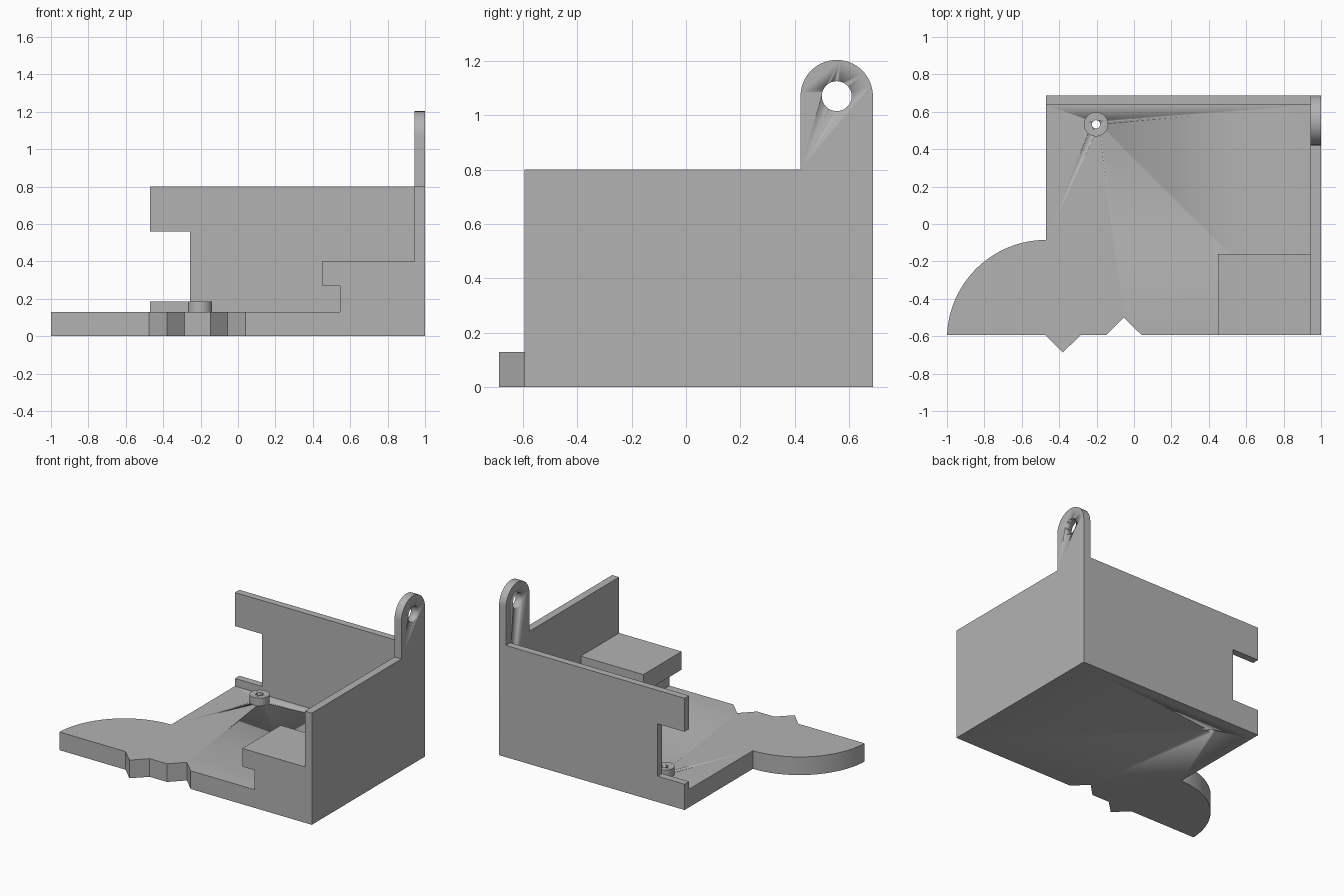
import bpy, bmesh, math
from mathutils import Vector

if "Cube" in bpy.data.objects:
    bpy.data.objects.remove(bpy.data.objects["Cube"], do_unlink=True)

grey = bpy.data.materials.new("plain grey")
grey.use_nodes = True
COLOUR = (0.45, 0.45, 0.45, 1)
grey.diffuse_color = COLOUR
grey.node_tree.nodes["Principled BSDF"].inputs["Base Color"].default_value = COLOUR

# Shared dimensions
LEFT, INNER = 1.0, 0.945
RIGHT = -0.47
FRONT, BACK, BACK_IN = -0.593, 0.687, 0.637
FLOOR, WALL = 0.13, 0.80


def arc(cx, cy, r, start, end, n):
    """Points along a circular arc, angles in degrees."""
    angles = [math.radians(start + (end - start) * i / n) for i in range(n + 1)]
    return [(cx + r * math.cos(a), cy + r * math.sin(a)) for a in angles]


def prism(name, outline, axis, lo, hi):
    """Extrude a 2D outline along the named axis from lo to hi."""
    place = {"x": lambda a, b, d: (d, a, b),
             "y": lambda a, b, d: (a, d, b),
             "z": lambda a, b, d: (a, b, d)}[axis]
    bm = bmesh.new()
    face = bm.faces.new([bm.verts.new(place(a, b, lo)) for a, b in outline])
    moved = bmesh.ops.extrude_face_region(bm, geom=[face])["geom"]
    bmesh.ops.translate(bm, vec=Vector(place(0, 0, hi - lo)),
                        verts=[g for g in moved if isinstance(g, bmesh.types.BMVert)])
    bmesh.ops.recalc_face_normals(bm, faces=bm.faces)
    mesh = bpy.data.meshes.new(name)
    bm.to_mesh(mesh)
    bm.free()
    mesh.materials.append(grey)
    obj = bpy.data.objects.new(name, mesh)
    bpy.context.collection.objects.link(obj)
    bpy.ops.object.select_all(action="DESELECT")
    obj.select_set(True)
    bpy.context.view_layer.objects.active = obj
    bpy.ops.object.shade_smooth_by_angle(angle=math.radians(30))
    return obj


def drill(cutter, *targets):
    """Cut a hidden helper shape out of each target."""
    cutter.hide_render = True
    cutter.hide_set(True)
    cutter.display_type = "WIRE"
    for target in targets:
        mod = target.modifiers.new("hole", "BOOLEAN")
        mod.operation = "DIFFERENCE"
        mod.solver = "EXACT"
        mod.object = cutter


def circle(cx, cy, r, n=32):
    return arc(cx, cy, r, 0, 360, n)[:-1]


# Floor plate with rounded wing, front tooth and front notch
wing = arc(RIGHT, -0.615, 0.53, 90, 177.6, 32)
tooth = [(-0.475, FRONT), (-0.38, -BACK), (-0.285, FRONT)]
notch = [(-0.147, FRONT), (-0.055, -0.5), (0.04, FRONT)]
floor_plate = prism("floor_plate", [(INNER, BACK_IN), (RIGHT, BACK_IN)] + wing
                    + tooth + notch + [(INNER, FRONT)], "z", 0, FLOOR)

# Back wall with a cut-out at its free end
prism("back_wall", [(RIGHT, 0), (INNER, 0), (INNER, WALL), (RIGHT, WALL),
                    (RIGHT, 0.56), (-0.257, 0.56), (-0.257, 0.185), (RIGHT, 0.185)],
      "y", BACK_IN, BACK)

# Left wall with a round-topped hanging tab
R = 0.133
TAB_Y, TAB_Z = BACK - R, 1.07
left_wall = prism("left_wall", [(FRONT, 0), (BACK, 0)] + arc(TAB_Y, TAB_Z, R, 0, 180, 32)
                  + [(BACK - 2 * R, WALL), (FRONT, WALL)], "x", INNER, LEFT)
drill(prism("tab_hole_cutter", circle(TAB_Y, TAB_Z, 0.055), "x", 0.9, 1.1), left_wall)

# Overhanging ledge in the front corner
prism("corner_ledge", [(0.545, FLOOR), (INNER, FLOOR), (INNER, 0.4), (0.45, 0.4),
                       (0.45, 0.27), (0.545, 0.27)], "y", FRONT, -0.16)

# Screw boss, drilled through the floor
BOSS = (-0.203, 0.533)
boss = prism("screw_boss", circle(*BOSS, 0.065), "z", FLOOR, 0.185)
drill(prism("screw_hole_cutter", circle(*BOSS, 0.022), "z", -0.1, 0.3), boss, floor_plate)
